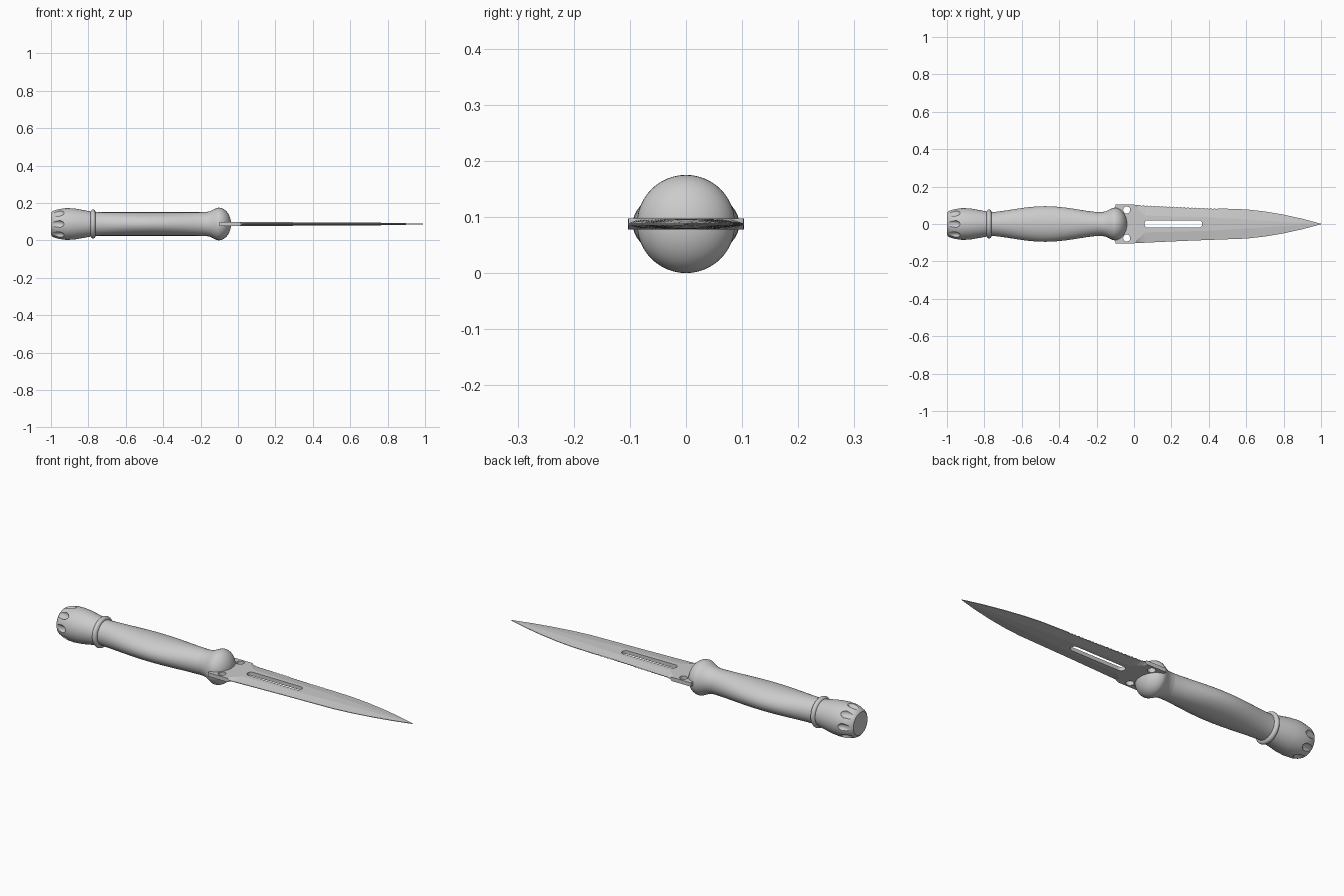
import bpy, bmesh, math
from mathutils import Vector

cube = bpy.data.objects.get("Cube")
if cube:
    bpy.data.objects.remove(cube, do_unlink=True)

AXIS_Z = 0.0875

grey = bpy.data.materials.new("plain_grey")
grey.use_nodes = True
grey.diffuse_color = (0.6, 0.6, 0.6, 1)
grey.node_tree.nodes["Principled BSDF"].inputs["Base Color"].default_value = (0.6, 0.6, 0.6, 1)


def loft(name, rings):
    """Skin a list of equal-length rings of points and cap both ends."""
    bm = bmesh.new()
    loops = [[bm.verts.new(p) for p in ring] for ring in rings]
    n = len(loops[0])
    for a, b in zip(loops, loops[1:]):
        for i in range(n):
            j = (i + 1) % n
            bm.faces.new((a[i], a[j], b[j], b[i]))
    bm.faces.new(loops[0])
    bm.faces.new(loops[-1])
    bmesh.ops.recalc_face_normals(bm, faces=bm.faces)
    mesh = bpy.data.meshes.new(name)
    bm.to_mesh(mesh)
    bm.free()
    mesh.materials.append(grey)
    obj = bpy.data.objects.new(name, mesh)
    obj.location.z = AXIS_Z
    bpy.context.collection.objects.link(obj)
    return obj


def oval(x, ry, rz, n=48):
    angles = [2 * math.pi * i / n for i in range(n)]
    return [(x, ry * math.cos(a), rz * math.sin(a)) for a in angles]


def turned(name, profile):
    return loft(name, [oval(x, r, r) for x, r in profile])


def cut(obj, cutters):
    for cutter in cutters:
        mod = obj.modifiers.new("cut", "BOOLEAN")
        mod.operation = "DIFFERENCE"
        mod.solver = "EXACT"
        mod.object = cutter
    bpy.context.view_layer.update()
    graph = bpy.context.evaluated_depsgraph_get()
    mesh = bpy.data.meshes.new_from_object(obj.evaluated_get(graph))
    obj.modifiers.clear()
    obj.data = mesh
    for cutter in cutters:
        bpy.data.objects.remove(cutter, do_unlink=True)


def smooth(obj, angle=35):
    bpy.ops.object.select_all(action="DESELECT")
    obj.select_set(True)
    bpy.context.view_layer.objects.active = obj
    bpy.ops.object.shade_smooth_by_angle(angle=math.radians(angle))


def curve_at(points, x):
    """Smoothly interpolated value of a short profile."""
    for (x0, y0), (x1, y1) in zip(points, points[1:]):
        if x <= x1:
            return y0 + (y1 - y0) * (x - x0) / (x1 - x0)
    return points[-1][1]


# Pommel with eight rounded grooves around its flat end
pommel = turned("pommel", [
    (-1.0, 0.058), (-0.992, 0.068), (-0.975, 0.077), (-0.95, 0.083), (-0.91, 0.085),
    (-0.87, 0.082), (-0.83, 0.075), (-0.79, 0.068), (-0.76, 0.062)])
grooves = []
for k in range(8):
    a = k * math.pi / 4
    rings = []
    for x, r in ((-1.05, 0.02), (-0.95, 0.02), (-0.938, 0.015), (-0.93, 0.006)):
        ring = []
        for i in range(16):
            t = 2 * math.pi * i / 16
            out, side = 0.088 + r * math.cos(t), r * math.sin(t)
            ring.append((x, out * math.cos(a) - side * math.sin(a),
                         out * math.sin(a) + side * math.cos(a)))
        rings.append(ring)
    grooves.append(loft("groove_cutter", rings))
cut(pommel, grooves)
smooth(pommel)

# Collar between pommel and grip
collar = turned("collar", [
    (-0.775 - 0.013 * math.cos(t), 0.064 + 0.014 * math.sin(t))
    for t in [math.pi * i / 8 for i in range(9)]])
smooth(collar, 60)

# Grip: constant height, swelling sideways in the middle
rings = []
for i in range(25):
    u = i / 24
    swell = math.sin(math.pi * u) ** 1.5
    rings.append(oval(-0.77 + 0.59 * u, 0.063 + 0.032 * swell, 0.063))
grip = loft("grip", rings)
smooth(grip)

# Flared bolster with a domed front
flare = [(-0.19, 0.063), (-0.17, 0.064), (-0.15, 0.068), (-0.13, 0.078), (-0.115, 0.085),
         (-0.105, 0.0875)]
dome = [(-0.105 + 0.068 * math.sin(t), 0.0875 * math.cos(t))
        for t in [math.pi / 2 * i / 12 for i in range(1, 12)]]
bolster = turned("bolster", flare + dome + [(-0.037, 0.002)])
smooth(bolster, 40)

# Blade: flat base, bevelled edges, shallow serrations on the back edge
outline = [(-0.1, 0.103), (0.0, 0.103), (0.1, 0.098), (0.3, 0.089), (0.6, 0.078),
           (0.7, 0.067), (0.8, 0.05), (0.9, 0.028), (0.96, 0.012), (1.0, 0.001)]
ridge = [(-0.1, 0.09), (0.01, 0.09), (0.06, 0.045), (0.4, 0.036), (0.7, 0.018), (1.0, 0.0004)]
thick = [(-0.1, 0.01), (0.1, 0.01), (0.7, 0.008), (0.9, 0.004), (1.0, 0.001)]
stations = [-0.1, 0.0] + [0.01 + 0.01 * i for i in range(45)] + \
           [0.5 + 0.05 * i for i in range(10)] + [0.98, 1.0]
rings = []
for i, x in enumerate(stations):
    w, r, t = (curve_at(p, x) for p in (outline, ridge, thick))
    edge = t if x < 0.015 else min(t, 0.0015)
    back = w - (0.005 if 0.02 < x < 0.45 and i % 2 else 0)
    rings.append([(x, back, -edge), (x, back, edge), (x, r, t),
                  (x, -r, t), (x, -w, edge), (x, -w, -edge),
                  (x, -r, -t), (x, r, -t)])
blade = loft("blade", rings)


def slot_cutter(x0, x1, y, r):
    """Upright cutter with rounded ends."""
    loop = []
    for i in range(24):
        a = 2 * math.pi * (i + 0.5) / 24
        cx = x1 - r if math.cos(a) > 0 else x0 + r
        loop.append(Vector((cx + r * math.cos(a), y + r * math.sin(a), 0)))
    up = Vector((0, 0, 0.05))
    return loft("hole_cutter", [[p - up for p in loop], [p + up for p in loop]])


cut(blade, [slot_cutter(0.055, 0.365, 0, 0.02)] +
    [slot_cutter(-0.058, -0.02, s * 0.075, 0.019) for s in (-1, 1)])
smooth(blade, 5)
